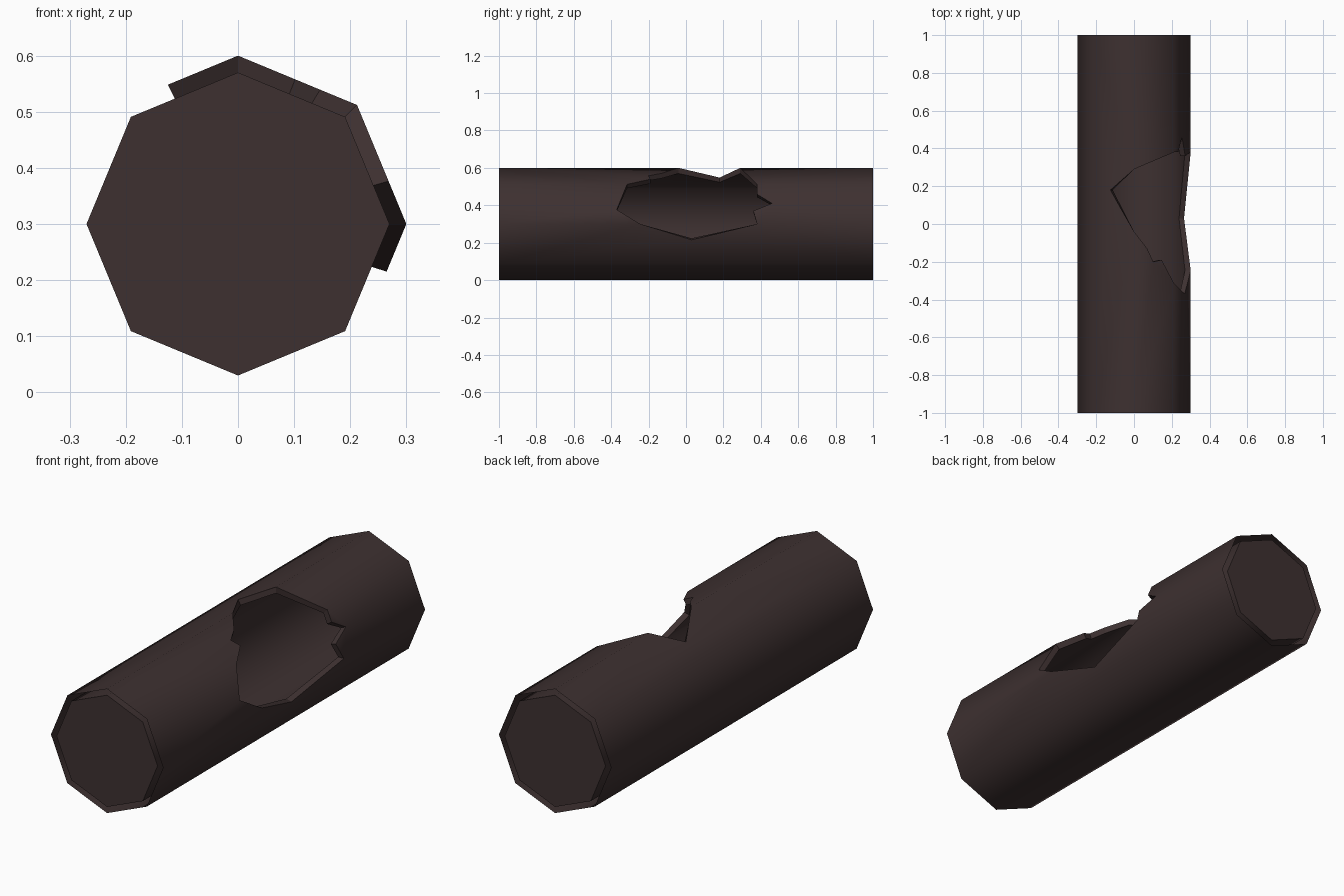
import bpy, bmesh, math
from mathutils import Vector

if "Cube" in bpy.data.objects:
    bpy.data.objects.remove(bpy.data.objects["Cube"])

OUTER, INNER, HALF = 0.30, 0.27, 1.0

mat = bpy.data.materials.new("dark brown bark")
mat.diffuse_color = (0.047, 0.030, 0.030, 1)
mat.use_nodes = True
mat.node_tree.nodes["Principled BSDF"].inputs["Base Color"].default_value = mat.diffuse_color


def corner(k):
    """Octagon corner k, clockwise from the top, unit radius."""
    a = k * math.pi / 4
    return Vector((math.sin(a), 0, math.cos(a)))


def place(p, r):
    """p = (side position 0..8, y) mapped on the octagonal tube."""
    k = math.floor(p[0])
    v = corner(k).lerp(corner(k + 1), p[0] - k) * r
    return Vector((v.x, p[1], v.z + 0.3))


# Jagged hole outline, as (side position, y), in pieces per tube side
front_b = [(0, -.04), (.33, -.13), (.48, -.20), (.69, -.19), (1, -.315)]
front_c = [(1, -.315), (1.64, -.37), (2, -.245)]
bottom_d = [(2, -.245), (2.4, .03), (2, .38)]
back_c = [(2, .38), (1.67, .36), (1.48, .46), (1.25, .38), (1, .38)]
back_b = [(1, .38), (0, .29)]
tip_a = [(0, .29), (-.59, .18), (0, -.04)]
outline = []
for piece in (front_b, front_c, bottom_d, back_c, back_b, tip_a):
    outline += piece[:-1]

# Shell panels: broken sides around the hole plus the four plain sides
panels = [
    [(0, -HALF), (1, -HALF)] + front_b[::-1],
    [(1, -HALF), (2, -HALF)] + front_c[::-1],
    [(1, HALF)] + back_c[::-1] + [(2, HALF)],
    [(0, HALF)] + back_b[::-1] + [(1, HALF)],
    [(2, -HALF), (3, -HALF), (3, HALF), (2, HALF)] + bottom_d[::-1],
    [(-1, -HALF)] + [(0, -HALF)] + tip_a[::-1] + [(0, HALF), (-1, HALF)],
]
panels += [[(k, -HALF), (k + 1, -HALF), (k + 1, HALF), (k, HALF)] for k in range(3, 7)]

bm = bmesh.new()
cache = {}


def vert(p, r):
    co = place(p, r)
    key = tuple(round(c, 4) + 0.0 for c in co)
    if key not in cache:
        cache[key] = bm.verts.new(co)
    return cache[key]


def face(verts, direction, smooth):
    f = bm.faces.new(verts)
    f.normal_update()
    if f.normal.dot(direction) < 0:
        f.normal_flip()
    f.smooth = smooth
    return f


# Outer and inner shells
shell = []
for r, sign in ((OUTER, 1), (INNER, -1)):
    for pts in panels:
        mid = place((math.floor(min(p[0] for p in pts)) + .5, 0), r) - Vector((0, 0, .3))
        shell.append(face([vert(p, r) for p in pts], mid * sign, True))

# Broken rim joining both shells
centre = Vector((0.22, 0.05, 0.42))
for a, b in zip(outline, outline[1:] + outline[:1]):
    quad = [vert(a, OUTER), vert(b, OUTER), vert(b, INNER), vert(a, INNER)]
    f = face(quad, centre - quad[0].co, False)
    for e in f.edges:
        e.smooth = False

# End caps, fitted to the inner shell
for y in (-HALF, HALF):
    f = face([vert((k - 1, y), INNER) for k in range(8)], Vector((0, y, 0)), False)
    for e in f.edges:
        e.smooth = False

bmesh.ops.triangulate(bm, faces=[f for f in shell if len(f.verts) > 4])
mesh = bpy.data.meshes.new("hollow_log")
bm.to_mesh(mesh)
bm.free()
mesh.materials.append(mat)
log = bpy.data.objects.new("hollow_log", mesh)
bpy.context.collection.objects.link(log)
